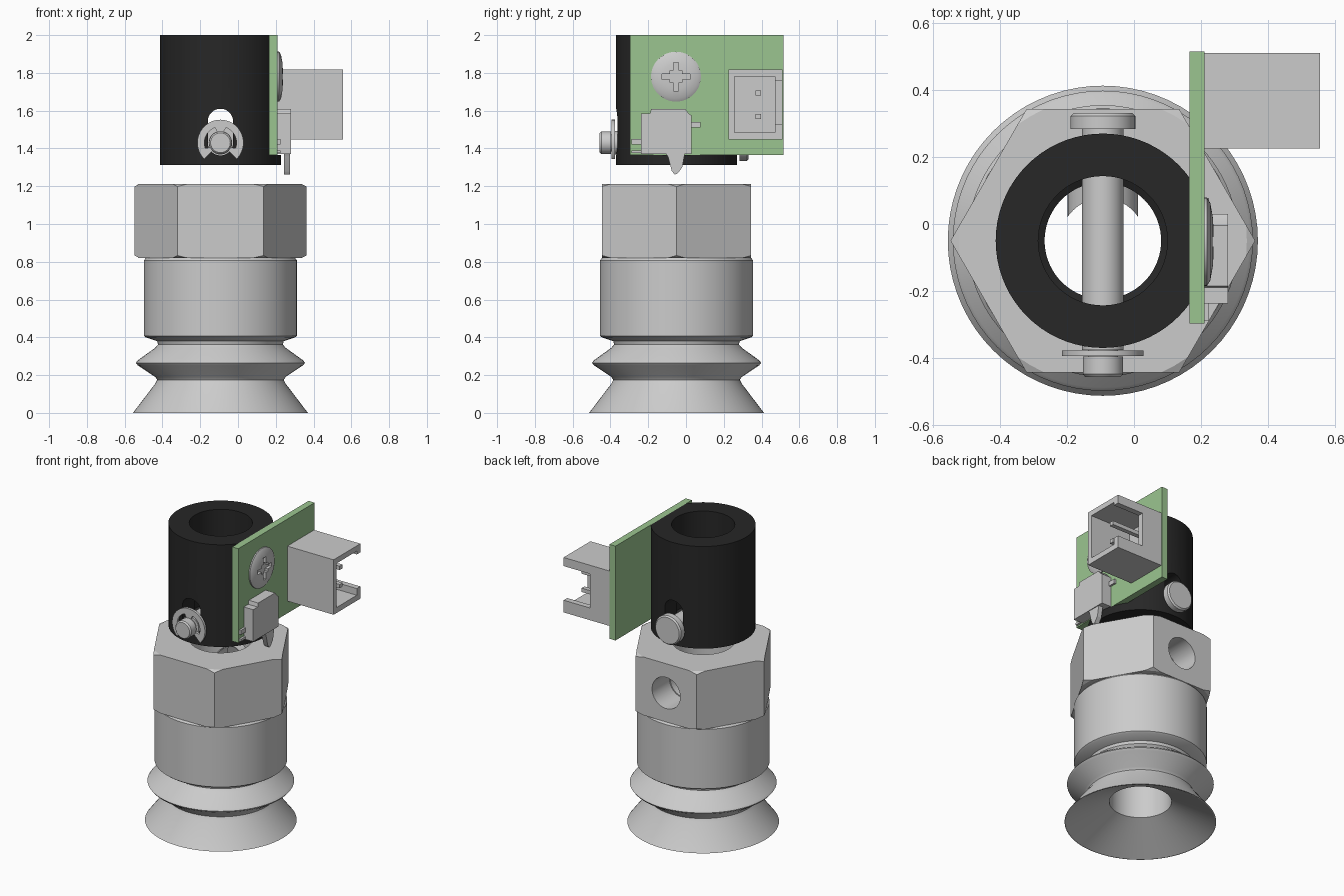
import bpy, bmesh, math

if "Cube" in bpy.data.objects:
    bpy.data.objects.remove(bpy.data.objects["Cube"])

CX, CY = -0.093, -0.05      # main vertical axis
PZ = 1.43                   # cross pin height


def place(axis, a, b, h):
    return {'x': (h, a, b), 'y': (a, h, b), 'z': (a, b, h)}[axis]


def finish(name, bm, mat=None):
    bmesh.ops.remove_doubles(bm, verts=bm.verts, dist=1e-5)
    bmesh.ops.recalc_face_normals(bm, faces=bm.faces)
    me = bpy.data.meshes.new(name)
    bm.to_mesh(me)
    bm.free()
    ob = bpy.data.objects.new(name, me)
    bpy.context.collection.objects.link(ob)
    if mat:
        me.materials.append(mat)
    return ob


def prism(name, pts, axis, lo, hi, mat=None):
    bm = bmesh.new()
    low = [bm.verts.new(place(axis, a, b, lo)) for a, b in pts]
    top = [bm.verts.new(place(axis, a, b, hi)) for a, b in pts]
    bm.faces.new(low)
    bm.faces.new(top)
    n = len(pts)
    for i in range(n):
        j = (i + 1) % n
        bm.faces.new((low[i], low[j], top[j], top[i]))
    return finish(name, bm, mat)


def box(name, x, y, z, mat=None):
    pts = [(x[0], y[0]), (x[1], y[0]), (x[1], y[1]), (x[0], y[1])]
    return prism(name, pts, 'z', z[0], z[1], mat)


def circle(a, b, r, n=64):
    return [(a + r * math.cos(2 * math.pi * i / n), b + r * math.sin(2 * math.pi * i / n)) for i in range(n)]


def lathe(name, prof, axis, a, b, mat=None, n=72):
    """Revolve (radius, height) points; a profile starting on the axis stays open."""
    bm = bmesh.new()
    rings = []
    for r, h in prof:
        if r == 0:
            rings.append([bm.verts.new(place(axis, a, b, h))] * n)
        else:
            rings.append([bm.verts.new(place(axis, p, q, h)) for p, q in circle(a, b, r, n)])
    m = len(rings)
    for k in range(m - 1 if prof[0][0] == 0 else m):
        lo, hi = rings[k], rings[(k + 1) % m]
        for i in range(n):
            j = (i + 1) % n
            bm.faces.new(list(dict.fromkeys((lo[i], lo[j], hi[j], hi[i]))))
    return finish(name, bm, mat)


def boolean(ob, tool, op='DIFFERENCE'):
    mod = ob.modifiers.new("cut", 'BOOLEAN')
    mod.operation, mod.object, mod.solver = op, tool, 'EXACT'
    tool.hide_render = True
    bpy.context.view_layer.objects.active = ob
    bpy.ops.object.modifier_apply(modifier=mod.name)
    bpy.data.objects.remove(tool)


def material(name, rgb):
    m = bpy.data.materials.new(name)
    m.diffuse_color = (*rgb, 1)
    m.use_nodes = True
    m.node_tree.nodes["Principled BSDF"].inputs["Base Color"].default_value = m.diffuse_color
    return m


black = material("black_plastic", (0.02, 0.02, 0.02))
green = material("board_green", (0.33, 0.56, 0.28))

# Bellows suction cup and round body
lathe("suction_cup", [(.463, 0), (.345, .155), (.335, .175), (.345, .19), (.438, .252), (.448, .265),
                      (.438, .278), (.345, .345), (.33, .362), (.335, .38), (.395, .4), (.405, .408),
                      (.405, .808), (.395, .82), (.19, .82), (.19, .14), (.455, 0)], 'z', CX, CY)

# Hexagonal fitting with chamfered corners, bore and side port
hexa = prism("hex_fitting", circle(CX, CY, .455, 6), 'z', .81, 1.22)
boolean(hexa, lathe("chamfer", [(.19, .82), (.43, .82), (.458, .835), (.458, 1.197), (.43, 1.212), (.19, 1.212)],
                    'z', CX, CY), 'INTERSECT')
boolean(hexa, prism("port_cut", circle(CX, 1.015, .105), 'y', CY, .5))
liner = lathe("port_liner", [(.105, CY), (.105, .16), (.099, .16), (.099, CY)], 'y', CX, 1.015)
boolean(liner, prism("bore_cut", circle(CX, CY, .127), 'z', .8, 1.3))

# Black tube with board flat and pin slot
tube = lathe("tube", [(.32, 1.312), (.32, 2), (.193, 2), (.193, 1.37), (.174, 1.36), (.174, 1.312)],
             'z', CX, CY, black)
boolean(tube, box("flat_cut", (.165, .5), (-.6, .6), (1.365, 2.1)))
slot = [(CX + .067 * math.cos(t), (1.543 if math.sin(t) >= 0 else PZ) + .067 * math.sin(t))
        for t in (math.pi * (i + .5) / 20 for i in range(40))]
boolean(tube, prism("slot_cut", slot, 'y', -.6, .6))

# Cross pin with head and retaining clip groove
lathe("cross_pin", [(0, -.457), (.052, -.457), (.06, -.448), (.06, -.396), (.045, -.396), (.045, -.376),
                    (.062, -.376), (.062, .284), (.097, .284), (.097, .322), (.088, .331), (0, .331)],
      'y', CX, PZ, n=48)

# Retaining clip: open ring with three inner tabs
angles = [math.radians(-45 + 5 * i) for i in range(55)]
clip = [(.122, t) for t in angles]
for t in reversed(angles):
    d = math.degrees(t)
    tab = min(abs(d - c) for c in (-38, 90, 218)) < 16
    clip.append((.055 if tab else .085, t))
prism("retaining_clip", [(CX + r * math.cos(t), PZ + r * math.sin(t)) for r, t in clip], 'y', -.394, -.377)

# Circuit board
box("circuit_board", (.165, .21), (-.297, .515), (1.365, 2), green)

# Screw with cross recess
screw = lathe("screw_head", [(0, .209), (.132, .209), (.132, .218), (.115, .228), (.07, .236), (0, .239)],
              'x', -.053, 1.78, n=48)
for w, h in ((.075, .014), (.014, .075), (.032, .032)):
    boolean(screw, box("recess", (.216, .3), (-.053 - w, -.053 + w), (1.78 - h, 1.78 + h)))

# Connector shell, open to the right, with a notch in the back wall
shell = box("connector_shell", (.21, .555), (.225, .51), (1.448, 1.818))
boolean(shell, box("cavity", (.25, .6), (.257, .472), (1.485, 1.782)))
boolean(shell, box("notch", (.36, .6), (.46, .6), (1.53, 1.76)))
for i, z in enumerate((1.57, 1.693)):
    box(f"connector_pin_{i + 1}", (.245, .5), (.367, .397), (z - .013, z + .013))

# Lever switch with body, lever and leads
prism("switch_body", [(-.238, 1.37), (-.238, 1.585), (-.19, 1.585), (-.185, 1.61), (-.005, 1.61),
                      (.015, 1.585), (.03, 1.575), (.03, 1.37)], 'x', .21, .28)
prism("switch_lever", [(-.11, 1.38), (-.095, 1.355), (-.075, 1.28), (-.06, 1.262), (-.045, 1.267),
                       (-.02, 1.3), (-.005, 1.38)], 'x', .243, .275)
for i, (y, z) in enumerate((((.03, .078), (1.51, 1.54)), ((-.288, -.238), (1.42, 1.45)),
                            ((-.288, -.238), (1.375, 1.39)))):
    box(f"switch_lead_{i + 1}", (.21, .224), y, z)

# Smooth the round surfaces, keep edges sharp
bpy.ops.object.select_all(action='SELECT')
bpy.ops.object.shade_smooth_by_angle(angle=math.radians(25))
bpy.ops.object.select_all(action='DESELECT')
